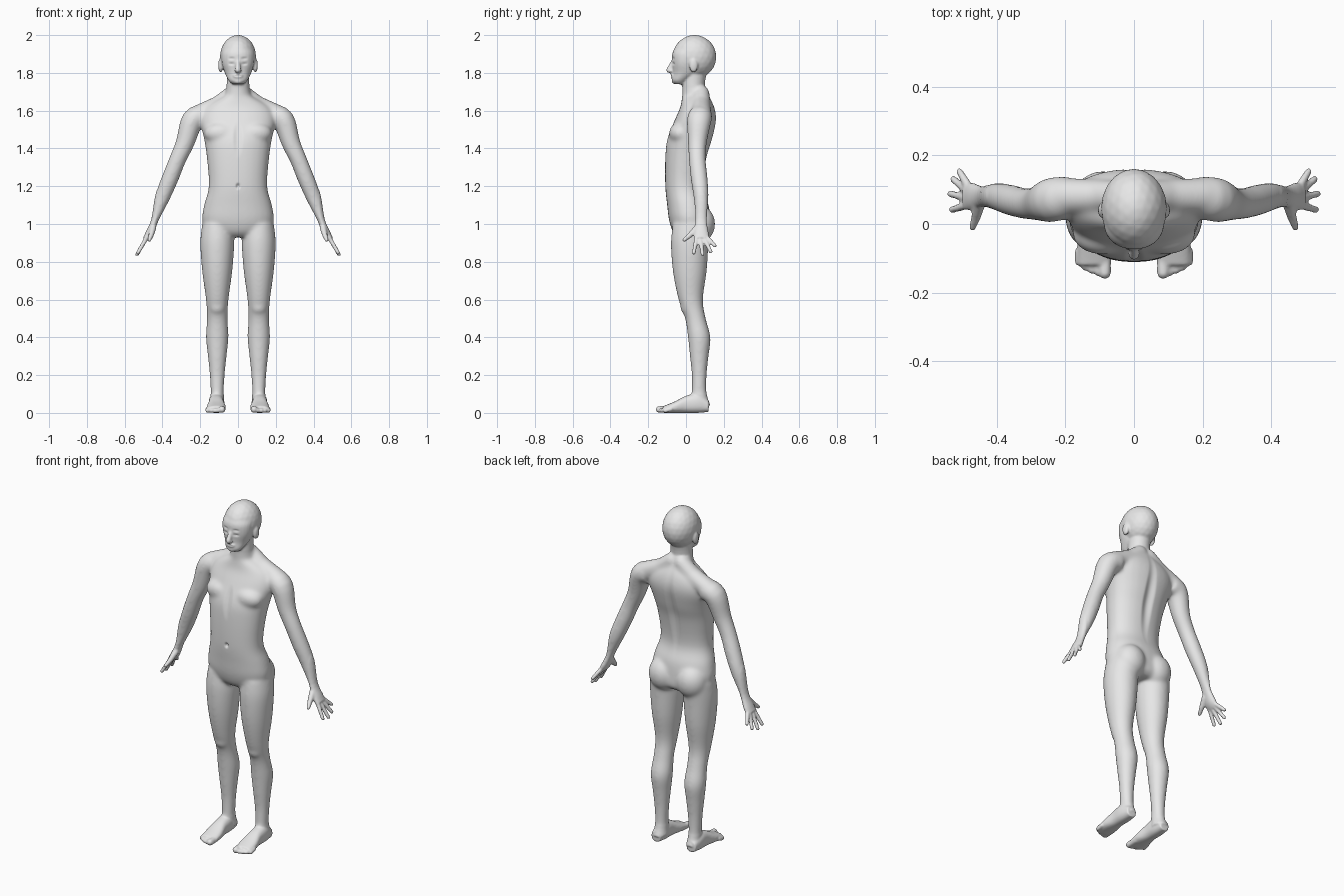
import bpy, bmesh, math
from mathutils import Vector, Matrix

cube = bpy.data.objects.get("Cube")
if cube:
    bpy.data.objects.remove(cube, do_unlink=True)

RIGHTWARD, BACKWARD, UPWARD = Vector((1, 0, 0)), Vector((0, 1, 0)), Vector((0, 0, 1))
SIDES, STEPS = 28, 4
bm = bmesh.new()


def smooth_rows(rows):
    """Pass a smooth spline through rows of numbers."""
    last, result = len(rows) - 1, []
    for i in range(last):
        before, start, end, after = (rows[max(0, min(k, last))] for k in range(i - 1, i + 3))
        for step in range(STEPS):
            t = step / STEPS
            ease = t * t * (3 - 2 * t)
            leave, arrive = t * (1 - t) ** 2 / 2, t * t * (t - 1) / 2
            result.append([s + (e - s) * ease + (e - b) * leave + (a - s) * arrive
                           for b, s, e, a in zip(before, start, end, after)])
    return result + [rows[last]]


def loft(rows, side, axis=None, power=2.0):
    """Skin sections (x, y, z, radius along side, other radius) along a path."""
    rows, rings = smooth_rows(rows), []
    last = len(rows) - 1
    for i, row in enumerate(rows):
        ahead, behind = rows[min(i + 1, last)], rows[max(i - 1, 0)]
        along = axis or (Vector(ahead[:3]) - Vector(behind[:3])).normalized()
        across = (side - along * side.dot(along)).normalized()
        over = along.cross(across)
        ring = []
        for k in range(SIDES):
            angle = math.tau * k / SIDES
            c, s = (math.copysign(abs(f) ** (2 / power), f)
                    for f in (math.cos(angle), math.sin(angle)))
            ring.append(bm.verts.new(Vector(row[:3]) + across * c * row[3] + over * s * row[4]))
        rings.append(ring)
    for low, high in zip(rings, rings[1:]):
        for k in range(SIDES):
            n = (k + 1) % SIDES
            bm.faces.new((low[k], low[n], high[n], high[k]))
    bm.faces.new(rings[0][::-1])
    bm.faces.new(rings[-1])


def column(x, rows, power=2.0):
    """Upright loft from rows of (height, depth position, half width, half depth)."""
    loft([(x, y, z, width, depth) for z, y, width, depth in rows], RIGHTWARD, UPWARD, power)


def blob(center, radii):
    place = Matrix.Translation(center) @ Matrix.Diagonal((*radii, 1))
    bmesh.ops.create_icosphere(bm, subdivisions=3, radius=1, matrix=place)


def tube(start, end, start_radius, end_radius, side=RIGHTWARD):
    """Tapered tube with round ends."""
    ends = ((start, start_radius), (end, end_radius))
    loft([(*point, radius, radius) for point, radius in ends], side)
    for point, radius in ends:
        blob(point, (radius, radius, radius))


# Leg, with knee and buttock
column(.11, [(.04, .08, .04, .05), (.1, .07, .035, .04), (.2, .07, .04, .04), (.3, .07, .05, .05),
             (.4, .07, .06, .06), (.5, .05, .055, .055), (.6, .025, .06, .065),
             (.75, .02, .08, .09), (.9, .02, .09, .1), (1, .03, .08, .1)])
blob((.11, 0, .56), (.04, .03, .04))
blob((.09, .07, 1), (.09, .085, .1))

# Foot
heel_to_ball = [(.12, .035, .03, .03), (.06, .05, .04, .05), (0, .045, .04, .045),
                (-.06, .03, .05, .03), (-.12, .018, .048, .018)]
loft([(.115, y, z, width, height) for y, z, width, height in heel_to_ball],
     RIGHTWARD, -BACKWARD, power=2.4)

# Toes, shorter towards the outside
for i in range(5):
    radius = .012 if i else .018
    x = .085 + .019 * i
    tube((x, -.08, .02), (x, .002 * i * i - .142, radius), radius, radius)

# Arm and palm
loft([(.18, .08, 1.575, .06, .06), (.24, .07, 1.55, .065, .06), (.28, .06, 1.43, .05, .05),
      (.32, .06, 1.34, .045, .045), (.36, .07, 1.24, .045, .045), (.4, .08, 1.14, .04, .04),
      (.44, .08, 1.02, .03, .02), (.47, .08, .95, .04, .02), (.49, .08, .92, .04, .015)],
     BACKWARD)

# Fingers fanned in the plane of the hand, then thumb
reach = Vector((.5, 0, -.87))
for i in range(4):
    knuckle = Vector((.485, .055 + .02 * i, .925))
    fan = .28 * i - .15
    length = .1 - .01 * (i - 1) ** 2
    tip = knuckle + (reach * math.cos(fan) + BACKWARD * math.sin(fan)) * length
    tube(knuckle, tip, .012, .01, BACKWARD)
tube((.45, .06, .98), (.46, .02, .94), .018, .014)
tube((.46, .02, .94), (.47, -.01, .915), .014, .01)

# Chest muscle, shoulder slope, ear, eye
blob((.09, -.03, 1.48), (.09, .06, .06))
tube((.03, .08, 1.69), (.1, .08, 1.63), .045, .05, BACKWARD)
tube((.1, .08, 1.63), (.2, .08, 1.58), .05, .055, BACKWARD)
blob((.092, .04, 1.84), (.013, .023, .038))
blob((.033, -.05, 1.862), (.018, .017, .012))

# Mirror the paired parts
copy = bmesh.ops.duplicate(bm, geom=bm.verts[:] + bm.edges[:] + bm.faces[:])["geom"]
bmesh.ops.scale(bm, vec=(-1, 1, 1), verts=[g for g in copy if isinstance(g, bmesh.types.BMVert)])
bmesh.ops.reverse_faces(bm, faces=[g for g in copy if isinstance(g, bmesh.types.BMFace)])

# Torso
column(0, [(.93, .03, .1, .07), (.96, .03, .16, .1), (1.02, .02, .19, .11), (1.1, .01, .18, .11),
           (1.2, -.01, .155, .1), (1.35, 0, .165, .11), (1.45, .02, .18, .12),
           (1.55, .05, .2, .11), (1.62, .06, .17, .09), (1.68, .05, .07, .07)], power=2.2)

# Neck
column(0, [(1.62, .06, .08, .07), (1.68, .05, .07, .07), (1.74, .04, .06, .06),
           (1.84, .05, .06, .07)])

# Jaw and face, skull, nose, lips, chin
column(0, [(1.74, -.03, .03, .03), (1.76, -.03, .05, .045), (1.8, 0, .07, .07),
           (1.85, 0, .085, .073), (1.9, .01, .088, .083), (1.93, .03, .08, .09)], power=2.1)
blob((0, .045, 1.885), (.096, .116, .116))
tube((0, -.065, 1.87), (0, -.09, 1.815), .009, .015)
blob((0, -.08, 1.81), (.02, .015, .01))
blob((0, -.07, 1.784), (.026, .012, .013))
blob((0, -.06, 1.757), (.026, .016, .016))

# Fuse everything into one skin
mesh = bpy.data.meshes.new("body")
bm.to_mesh(mesh)
bm.free()
body = bpy.data.objects.new("body", mesh)
bpy.context.collection.objects.link(body)
fuse = body.modifiers.new("fuse", "REMESH")
fuse.mode = "VOXEL"
fuse.voxel_size = .0056
bpy.context.view_layer.update()
skin = bpy.data.meshes.new_from_object(body.evaluated_get(bpy.context.evaluated_depsgraph_get()))
body.modifiers.clear()
body.data = skin
bm = bmesh.new()
bm.from_mesh(skin)


def relax(verts, times):
    for _ in range(times):
        bmesh.ops.smooth_vert(bm, verts=verts, factor=.5,
                              use_axis_x=True, use_axis_y=True, use_axis_z=True)


def push(center, radii, offset):
    """Move the skin softly backward around a point, on both sides."""
    for v in bm.verts:
        spot = (abs(v.co.x), v.co.y, v.co.z)
        distance = sum(((p - c) / r) ** 2 for p, c, r in zip(spot, center, radii))
        if distance < 1:
            v.co.y += offset * (1 - distance) ** 2


# Blend the large forms strongly, the fine forms lightly
relax([v for v in bm.verts if .1 < v.co.z < 1.73 and abs(v.co.x) < .43], 22)
relax(bm.verts[:], 2)

# Spine, breastbone, navel, eye sockets, mouth
push(center=(0, .13, 1.4), radii=(.04, .09, .3), offset=-.014)
push(center=(0, -.1, 1.46), radii=(.03, .06, .12), offset=.008)
push(center=(0, -.11, 1.2), radii=(.013, .04, .02), offset=.014)
for height in (1.848, 1.876):
    push(center=(.033, -.065, height), radii=(.024, .03, .01), offset=.006)
push(center=(0, -.08, 1.784), radii=(.03, .03, .006), offset=.006)

# Flat soles and smooth shading
for v in bm.verts:
    v.co.z = max(v.co.z, 0)
for f in bm.faces:
    f.smooth = True
bm.to_mesh(skin)
bm.free()

# Plain grey skin
grey = bpy.data.materials.new("plain_grey")
grey.use_nodes = True
grey.diffuse_color = (.8, .8, .8, 1)
grey.node_tree.nodes["Principled BSDF"].inputs["Base Color"].default_value = grey.diffuse_color
skin.materials.clear()
skin.materials.append(grey)
